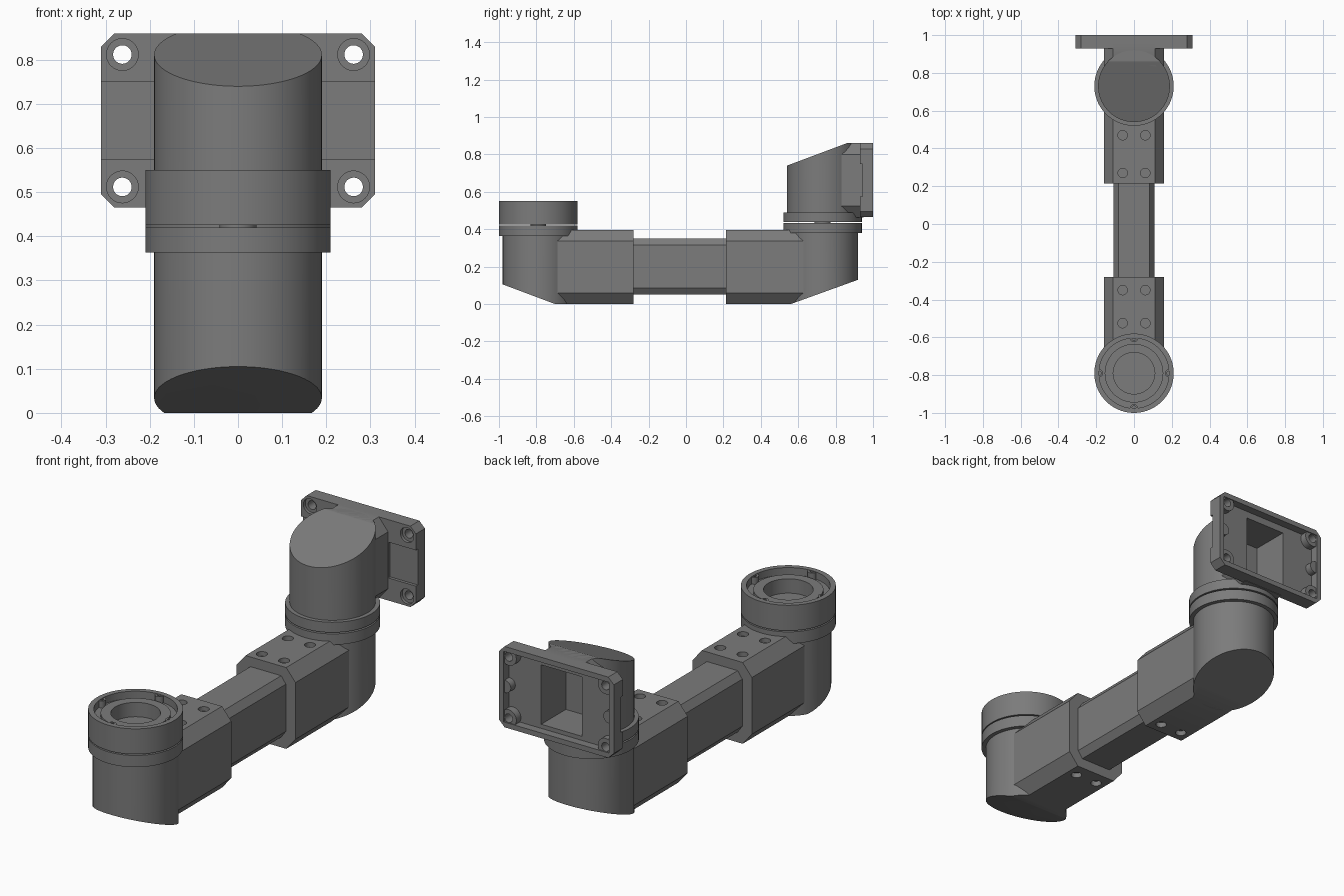
import bpy, bmesh
from math import radians, pi, cos, sin
from mathutils import Vector, Matrix

if "Cube" in bpy.data.objects:
    bpy.data.objects.remove(bpy.data.objects["Cube"])

grey = bpy.data.materials.new("dark_grey_metal")
grey.use_nodes = True
tone = (0.2, 0.2, 0.2, 1)
grey.diffuse_color = tone
grey.node_tree.nodes["Principled BSDF"].inputs["Base Color"].default_value = tone

FRONT_Y, REAR_Y = -0.79, 0.73
R_BODY, R_COLLAR = 0.19, 0.21


def finish(name, bm):
    bmesh.ops.recalc_face_normals(bm, faces=bm.faces)
    mesh = bpy.data.meshes.new(name)
    bm.to_mesh(mesh)
    bm.free()
    mesh.materials.append(grey)
    ob = bpy.data.objects.new(name, mesh)
    bpy.context.collection.objects.link(ob)
    return ob


def prism(name, pts, y0, y1):
    """Extrude an (x, z) outline along y."""
    bm = bmesh.new()
    face = bm.faces.new([bm.verts.new((x, y0, z)) for x, z in pts])
    new = bmesh.ops.extrude_face_region(bm, geom=[face])["geom"]
    verts = [v for v in new if isinstance(v, bmesh.types.BMVert)]
    bmesh.ops.translate(bm, verts=verts, vec=(0, y1 - y0, 0))
    return finish(name, bm)


def octagon(w, z0, z1, cx, cz):
    return [(-w + cx, z0), (w - cx, z0), (w, z0 + cz), (w, z1 - cz),
            (w - cx, z1), (-w + cx, z1), (-w, z1 - cz), (-w, z0 + cz)]


def box(name, x0, x1, y0, y1, z0, z1):
    return prism(name, [(x0, z0), (x1, z0), (x1, z1), (x0, z1)], y0, y1)


def cylinder(name, r, centre, depth, axis="Z", sides=96):
    bm = bmesh.new()
    m = Matrix.Translation(centre)
    if axis == "Y":
        m = m @ Matrix.Rotation(pi / 2, 4, "X")
    bmesh.ops.create_cone(bm, cap_ends=True, segments=sides, radius1=r,
                          radius2=r, depth=depth, matrix=m)
    return finish(name, bm)


def lathe(name, profile, y):
    """Spin an (r, z) profile about a vertical axis at y."""
    bm = bmesh.new()
    verts = [bm.verts.new((r, 0, z)) for r, z in profile]
    edges = [bm.edges.new(pair) for pair in zip(verts, verts[1:])]
    bmesh.ops.spin(bm, geom=verts + edges, cent=(0, 0, 0), axis=(0, 0, 1),
                   angle=2 * pi, steps=96)
    bmesh.ops.remove_doubles(bm, verts=bm.verts, dist=0.0001)
    bmesh.ops.translate(bm, verts=bm.verts, vec=(0, y, 0))
    return finish(name, bm)


def slice_off(ob, a, b, up):
    """Remove everything beyond the sloping plane through (y, z) points a, b."""
    normal = Vector((0, a[1] - b[1], b[0] - a[0]))
    if (normal.z > 0) != up:
        normal.negate()
    bm = bmesh.new()
    bm.from_mesh(ob.data)
    cut = bmesh.ops.bisect_plane(
        bm, geom=bm.verts[:] + bm.edges[:] + bm.faces[:],
        plane_co=(0, a[0], a[1]), plane_no=normal, clear_outer=True)
    rim = [e for e in cut["geom_cut"] if isinstance(e, bmesh.types.BMEdge)]
    bmesh.ops.holes_fill(bm, edges=rim, sides=0)
    bmesh.ops.recalc_face_normals(bm, faces=bm.faces)
    bm.to_mesh(ob.data)
    bm.free()


def carve(targets, cutters):
    """Subtract the cutters from every target, then discard the cutters."""
    for ob in targets:
        for c in cutters:
            mod = ob.modifiers.new("carve", "BOOLEAN")
            mod.operation, mod.object, mod.solver = "DIFFERENCE", c, "EXACT"
        bpy.context.view_layer.update()
        deps = bpy.context.evaluated_depsgraph_get()
        mesh = bpy.data.meshes.new_from_object(ob.evaluated_get(deps))
        ob.modifiers.clear()
        ob.data = mesh
    for c in cutters:
        bpy.data.objects.remove(c)


def housing(name, y0, y1, z0):
    return prism(name, octagon(0.16, z0, z0 + 0.397, 0.05, 0.06), y0, y1)


# Arm beam and the two sleeves that clamp it
prism("arm_beam", octagon(0.108, 0.05, 0.35, 0.025, 0.035), -0.30, 0.24)
front_sleeve = housing("front_sleeve", -0.69, -0.28, 0)
rear_sleeve = housing("rear_sleeve", 0.215, 0.63, 0)

# Elbow bodies with sloping undersides
front_elbow = cylinder("front_elbow", R_BODY, (0, FRONT_Y, 0.185), 0.37)
rear_elbow = cylinder("rear_elbow", R_BODY, (0, REAR_Y, 0.192), 0.384)
for ob in (front_sleeve, front_elbow):
    slice_off(ob, (-0.98, 0.105), (-0.70, 0), False)
for ob in (rear_sleeve, rear_elbow):
    slice_off(ob, (0.56, 0), (0.92, 0.13), False)

# Bolt recesses in the sleeves
for sleeve, rows in ((front_sleeve, (-0.35, -0.525)), (rear_sleeve, (0.27, 0.47))):
    spots = [(x, y, 0.40) for x in (-0.06, 0.06) for y in rows]
    spots += [(x, rows[0], 0) for x in (-0.06, 0.06)]
    carve([sleeve], [cylinder("bolt_cutter", 0.025, p, 0.05, sides=32) for p in spots])

# Swivel collars, split by a thin gap around a small pin
def ring(name, y, z0, z1):
    cylinder(name, R_COLLAR, (0, y, (z0 + z1) / 2), z1 - z0)


ring("front_lower_collar", FRONT_Y, 0.363, 0.42)
ring("rear_lower_collar", REAR_Y, 0.38, 0.433)
ring("rear_upper_collar", REAR_Y, 0.44, 0.49)
cylinder("front_swivel_pin", 0.042, (0, FRONT_Y, 0.42), 0.03)
cylinder("rear_swivel_pin", 0.042, (0, REAR_Y, 0.435), 0.03)

# Open socket on the front collar with four screw bosses
lathe("front_socket", [(0, 0.426), (R_COLLAR, 0.426), (R_COLLAR, 0.55),
                       (0.185, 0.55), (0.185, 0.515), (0.155, 0.515),
                       (0.155, 0.53), (0.11, 0.53), (0.11, 0.46), (0, 0.46)], FRONT_Y)
for i in range(4):
    a = i * pi / 2
    p = Vector((0.185 * cos(a), FRONT_Y + 0.185 * sin(a), 0.53))
    boss = cylinder("screw_boss", 0.021, p, 0.036, sides=32)
    carve([boss], [cylinder("screw_cutter", 0.011, p + Vector((0, 0, 0.02)), 0.03, sides=24)])

# Upright post with a sloping top, and the neck joining it to the wall plate
post = cylinder("rear_post", R_BODY, (0, REAR_Y, 0.672), 0.376)
neck = housing("wall_neck", 0.83, 0.95, 0.463)
for ob in (post, neck):
    slice_off(ob, (0.54, 0.74), (0.86, 0.86), True)

# Wall plate with a hollow back, corner bosses and side grooves
plate = prism("wall_plate", octagon(0.31, 0.465, 0.86, 0.03, 0.03), 0.93, 1.0)
corners = [(x, z) for x in (-0.262, 0.262) for z in (0.512, 0.812)]
cavity = box("plate_cavity", -0.285, 0.285, 0.96, 1.05, 0.49, 0.835)
bosses = [cylinder("boss", 0.042, (x, 0.965, z), 0.06, "Y", 48) for x, z in corners]
bosses += [cylinder("boss", 0.03, (x, 0.965, 0.662), 0.06, "Y", 48) for x in (-0.28, 0.28)]
carve([cavity], bosses)
cutters = [cavity]
for x, z in corners:
    cutters.append(cylinder("hole", 0.021, (x, 0.96, z), 0.2, "Y", 48))
    cutters.append(cylinder("counterbore", 0.036, (x, 0.93, z), 0.03, "Y", 48))
for x0, x1 in ((-0.4, -0.161), (0.161, 0.4)):
    cutters.append(box("groove", x0, x1, 0.9, 0.945, 0.575, 0.75))
carve([plate], cutters)

# Deep cable pocket running from the plate into the post
carve([plate, neck, post], [box("pocket", -0.11, 0.11, 0.77, 1.05, 0.51, 0.80)])

# Smooth the round walls and keep hard edges crisp
for ob in bpy.context.collection.objects:
    if ob.type == "MESH" and grey.name in ob.data.materials:
        ob.data.shade_smooth()
        ob.data.set_sharp_from_angle(angle=radians(25))
